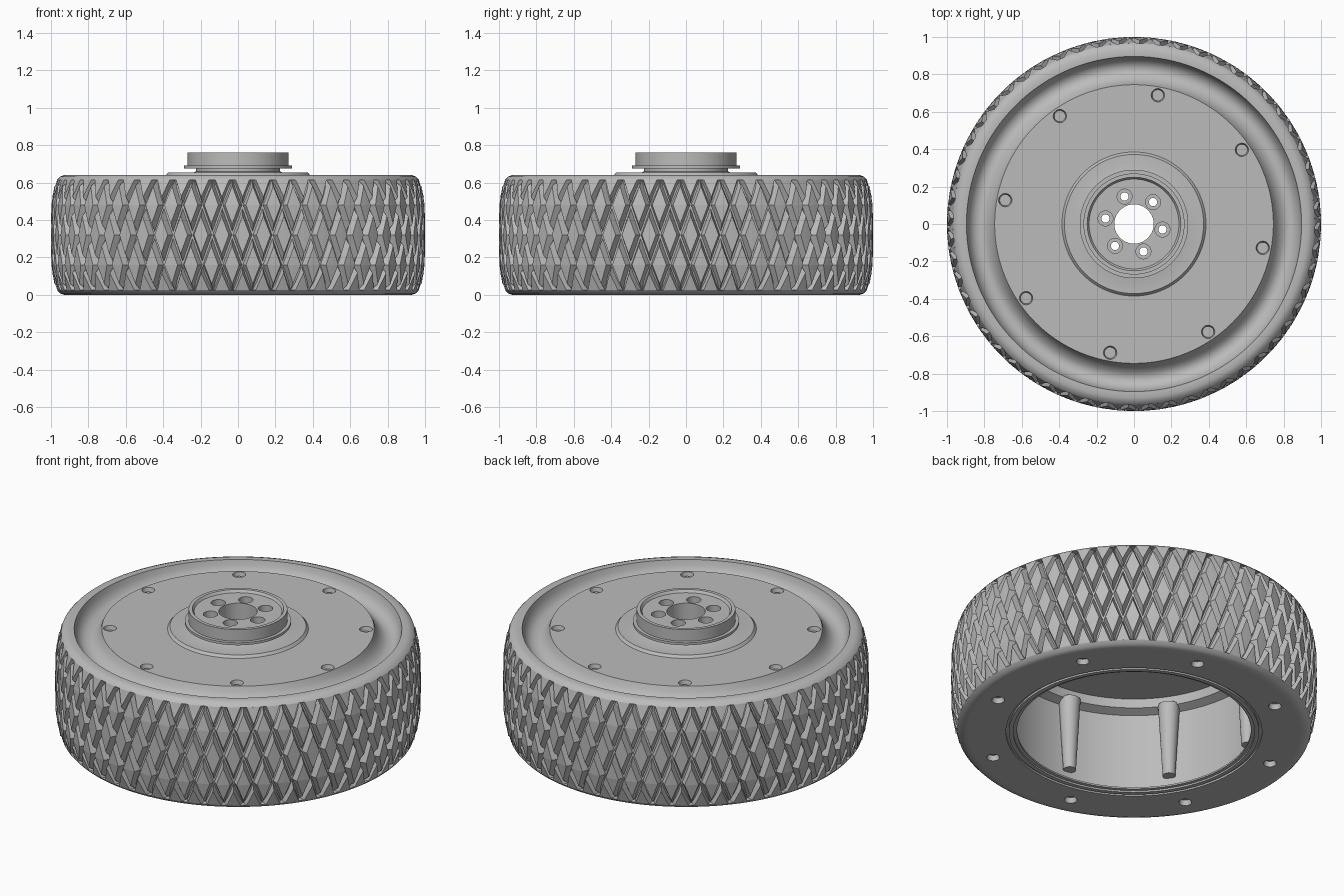
import bpy, bmesh, math
from mathutils import Matrix, Vector

if "Cube" in bpy.data.objects:
    bpy.data.objects.remove(bpy.data.objects["Cube"])

grey = bpy.data.materials.new("plain_grey")
grey.use_nodes = True
grey.diffuse_color = (0.5, 0.5, 0.5, 1)
grey.node_tree.nodes["Principled BSDF"].inputs["Base Color"].default_value = (0.5, 0.5, 0.5, 1)

HEIGHT = 0.64
MID = HEIGHT / 2
PITCH = math.tau / 56
DEPTH = 0.037


def finish(bm, name, smooth=None):
    bmesh.ops.recalc_face_normals(bm, faces=bm.faces[:])
    mesh = bpy.data.meshes.new(name)
    bm.to_mesh(mesh)
    bm.free()
    obj = bpy.data.objects.new(name, mesh)
    bpy.context.collection.objects.link(obj)
    mesh.materials.append(grey)
    if smooth:
        shade(obj, smooth)
    return obj


def select(obj):
    bpy.ops.object.select_all(action='DESELECT')
    obj.select_set(True)
    bpy.context.view_layer.objects.active = obj


def shade(obj, degrees):
    select(obj)
    bpy.ops.object.shade_smooth_by_angle(angle=math.radians(degrees))


def polar(r, angle, z):
    return Vector((r * math.cos(angle), r * math.sin(angle), z))


def lathe(profile, name, steps=128, smooth=None):
    """Turn a closed (radius, height) profile about z."""
    bm = bmesh.new()
    rings = [[bm.verts.new(polar(r, math.tau * i / steps, z)) for r, z in profile]
             for i in range(steps)]
    n = len(profile)
    for i in range(steps):
        a, b = rings[i], rings[(i + 1) % steps]
        for j in range(n):
            k = (j + 1) % n
            bm.faces.new((a[j], b[j], b[k], a[k]))
    return finish(bm, name, smooth)


def cylinder(bm, r_low, r_high, z_low, z_high, at=(0, 0), sides=24):
    place = Matrix.Translation((at[0], at[1], (z_low + z_high) / 2))
    bmesh.ops.create_cone(bm, cap_ends=True, segments=sides, radius1=r_low,
                          radius2=r_high, depth=z_high - z_low, matrix=place)


def circle(count, radius, start):
    return [polar(radius, math.radians(start) + math.tau * i / count, 0) for i in range(count)]


def cut(target, bm):
    cutter = finish(bm, "cutter")
    cutter.hide_render = True
    mod = target.modifiers.new("cut", 'BOOLEAN')
    mod.operation = 'DIFFERENCE'
    mod.solver = 'EXACT'
    mod.object = cutter
    select(target)
    bpy.ops.object.modifier_apply(modifier=mod.name)
    bpy.data.objects.remove(cutter)


def crown(z):
    """Outer tyre radius at a height."""
    t = min(1, abs(z - MID) / MID)
    return 0.93 + 0.07 * math.sqrt(1 - t ** 4)


# Wheel body: cavity, bottom ring, rim, round channel, disc and hub
body = lathe([
    (.105, .60), (.68, .60), (.69, .55), (.74, .53), (.74, .06), (.66, .03),
    (.64, .02), (.64, .01), (.66, .01), (.66, 0), (.685, 0), (.685, .012),
    (.70, .012), (.70, 0), (.91, 0), (.91, HEIGHT),
    (.896, HEIGHT), (.888, .61), (.872, .58), (.848, .562), (.82, .557),
    (.795, .567), (.772, .588), (.757, .61), (.745, HEIGHT),
    (.385, HEIGHT), (.372, .655), (.235, .655), (.225, .66), (.225, .675),
    (.29, .675), (.29, .69), (.27, .69), (.27, .76), (.25, .76),
    (.24, .745), (.105, .745)], "wheel_body")

# Screw seats on both sides and the hub bolt holes
seats = bmesh.new()
for p in circle(8, .70, 79.5):
    cylinder(seats, .03, .038, .615, .65, p)
for p in circle(8, .82, 120):
    cylinder(seats, .038, .028, -.01, .03, p)
for p in circle(6, .155, 49):
    cylinder(seats, .04, .04, .705, .77, p)
cut(body, seats)
bores = bmesh.new()
for p in circle(6, .155, 49):
    cylinder(bores, .022, .022, .55, .72, p)
for p in circle(8, .82, 120):
    cylinder(bores, .014, .014, .02, .06, p, 16)
cut(body, bores)
shade(body, 32)

# Screw heads in the disc seats
bm = bmesh.new()
for p in circle(8, .70, 79.5):
    cylinder(bm, .018, .018, .61, .622, p, 16)
finish(bm, "disc_screws", 30)

# Screw pillars along the cavity wall
bm = bmesh.new()
for p in circle(8, .715, 79.5):
    cylinder(bm, .035, .06, .12, .56, p)
finish(bm, "cavity_pillars", 30)

# Tyre carcass: groove floor with a full shoulder at each end
EDGE = .025
heights = [EDGE + (HEIGHT - 2 * EDGE) * i / 14 for i in range(15)]
floor = [(crown(z) - DEPTH, z) for z in heights]
low = [(.905, 0), (.93, 0), (crown(.008), .008), (crown(EDGE), EDGE)]
high = [(r, HEIGHT - z) for r, z in reversed(low)]
lathe(low + floor + high, "tyre_carcass", 168, 32)


# Tread: tapered diamond blocks in staggered rows, half blocks at the shoulders
def tread_block(bm, angle, z, outline, closed):
    def ring(scale, drop):
        return [bm.verts.new(polar(crown(z + v * scale) - drop, angle + u * scale, z + v * scale))
                for u, v in outline]
    base, top = ring(.98, DEPTH + .004), ring(.68, 0)
    centre = bm.verts.new(polar(crown(z), angle, z))
    n = len(outline)
    for i in range(n if closed else n - 1):
        j = (i + 1) % n
        bm.faces.new((base[i], base[j], top[j], top[i]))
        bm.faces.new((top[i], top[j], centre))


bm = bmesh.new()
half_w, half_h = PITCH / 2, .16
diamond = [(half_w, 0), (0, half_h), (-half_w, 0), (0, -half_h)]
start = -math.pi / 2 - math.radians(1.8)
for i in range(56):
    a = start + i * PITCH
    for z, shift in ((MID - half_h, 0), (MID, half_w), (MID + half_h, 0)):
        tread_block(bm, a + shift, z, [(u, v * .93) for u, v in diamond], True)
    for z, sign in ((EDGE, 1), (HEIGHT - EDGE, -1)):
        half = [(half_w, 0), (0, sign * (half_h - EDGE)), (-half_w, 0)]
        tread_block(bm, a + half_w, z, half, False)
finish(bm, "tread_blocks")
